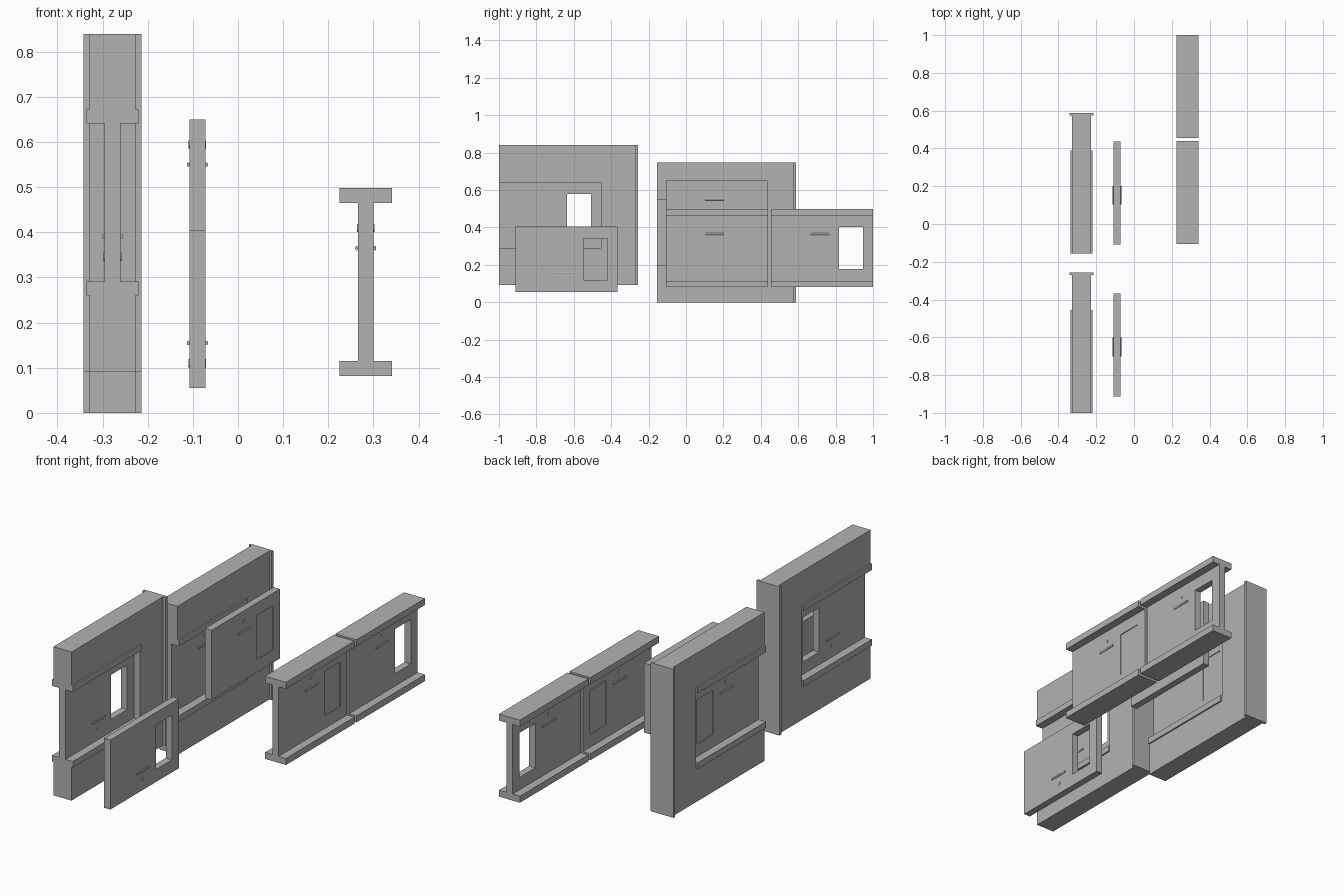
import bpy, bmesh, math
from mathutils import Matrix

if "Cube" in bpy.data.objects:
    bpy.data.objects.remove(bpy.data.objects["Cube"])

grey = bpy.data.materials.new("plain grey")
grey.diffuse_color = (0.45, 0.45, 0.45, 1)
grey.use_nodes = True
grey.node_tree.nodes["Principled BSDF"].inputs["Base Color"].default_value = grey.diffuse_color

LENGTH, HALF_T = 0.545, 0.0175      # door length and half thickness
DOOR_H = 0.35                       # door height


def finish(bm, name):
    bmesh.ops.recalc_face_normals(bm, faces=bm.faces)
    mesh = bpy.data.meshes.new(name)
    bm.to_mesh(mesh)
    bm.free()
    mesh.materials.append(grey)
    obj = bpy.data.objects.new(name, mesh)
    bpy.context.collection.objects.link(obj)
    return obj


def box(name, x, y, z):
    """Box from (min, max) ranges."""
    bm = bmesh.new()
    size = [r[1] - r[0] for r in (x, y, z)]
    mid = [(r[1] + r[0]) / 2 for r in (x, y, z)]
    bmesh.ops.create_cube(bm, size=1, matrix=Matrix.Translation(mid) @ Matrix.Diagonal((*size, 1)))
    return finish(bm, name)


def extrude_profile(name, points, x0, x1):
    """Side outline (y, z) extruded across x."""
    bm = bmesh.new()
    face = bm.faces.new([bm.verts.new((x0, y, z)) for y, z in points])
    new = bmesh.ops.extrude_face_region(bm, geom=[face])["geom"]
    bmesh.ops.translate(bm, vec=(x1 - x0, 0, 0),
                        verts=[v for v in new if isinstance(v, bmesh.types.BMVert)])
    return finish(bm, name)


def rod(name, centre, matrix, radius, depth):
    bm = bmesh.new()
    bmesh.ops.create_cone(bm, cap_ends=True, segments=16, radius1=radius, radius2=radius,
                          depth=depth, matrix=Matrix.Translation(centre) @ matrix)
    for f in bm.faces:
        f.smooth = len(f.verts) == 4
    return finish(bm, name)


def door(name, x, y, zc, up, glazed):
    """Door slab with a window, a pull bar and a round lock on both sides."""
    z0, z1 = zc - DOOR_H / 2, zc + DOOR_H / 2
    w0, w1 = y + 0.363, y + 0.491
    h0, h1 = zc - 0.112, zc + 0.112
    outer = [(y, z0), (y + LENGTH, z0), (y + LENGTH, z1), (y, z1)]
    inner = [(w0, h0), (w1, h0), (w1, h1), (w0, h1)]
    bm = bmesh.new()
    rings = [[bm.verts.new((x + s * HALF_T, *p)) for p in ring]
             for ring, s in ((outer, 1), (inner, 1), (inner, -1), (outer, -1))]
    for k in range(4):
        a, b = rings[k], rings[(k + 1) % 4]
        for i in range(4):
            j = (i + 1) % 4
            bm.faces.new((a[i], a[j], b[j], b[i]))
    finish(bm, name + "_panel")
    if glazed:
        depth = HALF_T - 0.004
        box(name + "_window_pane", (x - depth, x + depth), (w0, w1), (h0, h1))
    yc = y + 0.26
    # flattened pull bars, half sunk into each side
    along_y = Matrix.Diagonal((0.6, 1, 1, 1)) @ Matrix.Rotation(math.pi / 2, 4, 'X')
    for side, s in (("left", -1), ("right", 1)):
        rod(f"{name}_{side}_pull_bar", (x + s * 0.0225 * 0.9, yc, zc + up * 0.075),
            along_y, 0.005, 0.1)
    rod(name + "_lock", (x, yc, zc + up * 0.12),
        Matrix.Rotation(math.pi / 2, 4, 'Y'), 0.009, 2 * HALF_T + 0.004)


def wall(name, y, z, up, glazed):
    """Wall with a door pocket, guide rails, end trim and its door."""
    x, top = -0.278, z + 0.748
    zc = z + 0.374
    o0, o1 = zc - DOOR_H / 2, zc + DOOR_H / 2
    ye = y + LENGTH
    extrude_profile(name + "_body", [(y, z), (y + 0.73, z), (y + 0.73, top), (y, top),
                                     (y, o1), (ye, o1), (ye, o0), (y, o0)],
                    x - 0.0505, x + 0.0505)
    box(name + "_end_trim", (x - 0.064, x + 0.064), (y + 0.73, y + 0.744), (z, top))
    for label, a, b in (("upper", o1, o1 + 0.031), ("lower", o0 - 0.031, o0)):
        box(f"{name}_{label}_rail", (x - 0.058, x + 0.058), (y, ye), (a, b))
    door(name + "_door", x, y, zc, up, glazed)


def railed_door(name, y, glazed):
    """Door held between a top and a bottom rail."""
    x, zc = 0.283, 0.29
    for label, s in (("upper", 1), ("lower", -1)):
        ends = sorted((zc + s * DOOR_H / 2, zc + s * 0.208))
        box(f"{name}_{label}_rail", (x - 0.058, x + 0.058), (y, y + LENGTH), ends)
    door(name, x, y, zc, 1, glazed)


# walls with doors
wall("front_wall", -1.0, 0.092, -1, False)
wall("back_wall", -0.156, 0.0, 1, True)

# loose doors
door("front_loose_door", -0.09, -0.912, 0.23, -1, False)
door("back_loose_door", -0.09, -0.108, 0.475, 1, True)

# doors between rails
railed_door("front_railed_door", -0.106, True)
railed_door("back_railed_door", 0.455, False)
